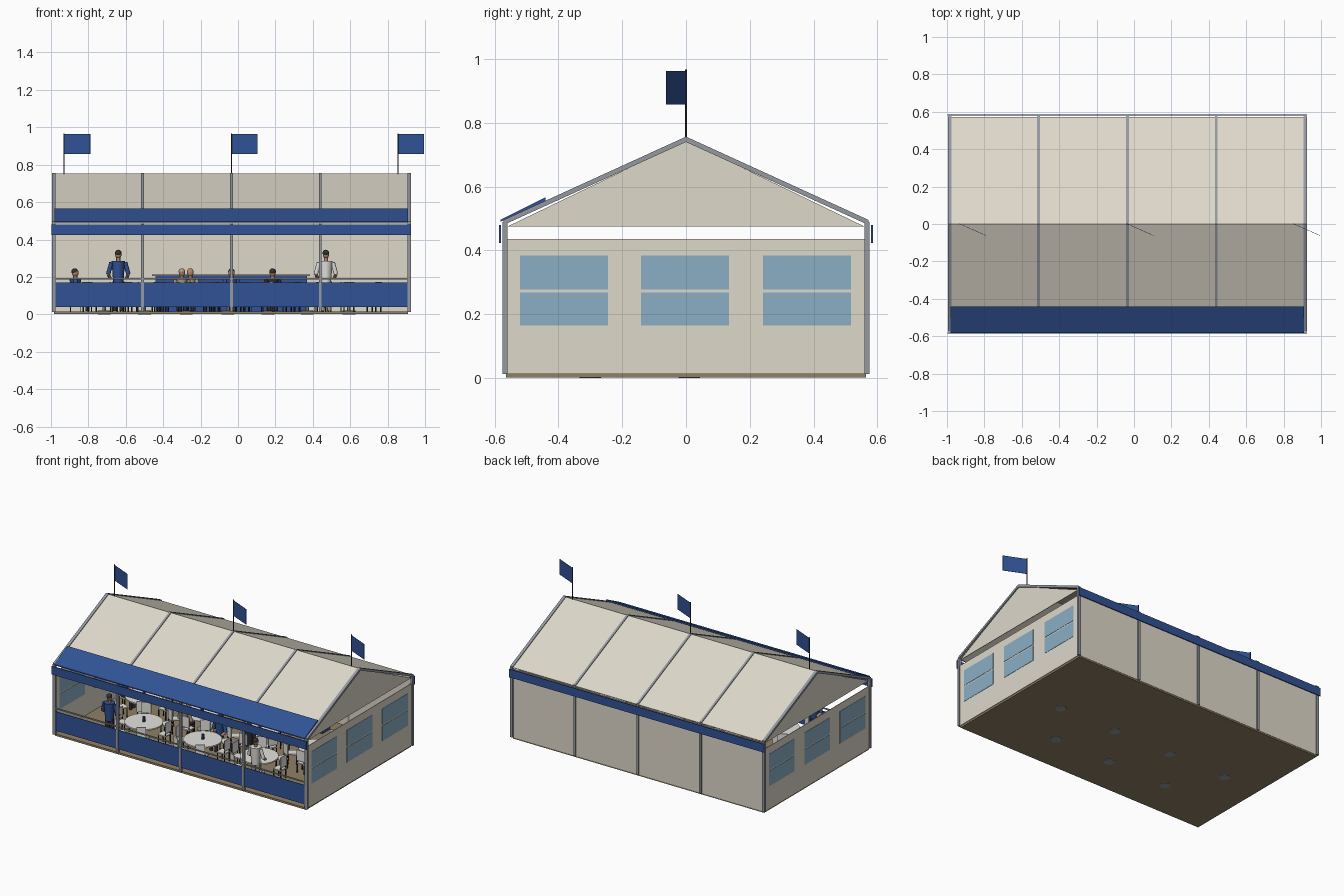
import bpy, bmesh, math
from mathutils import Matrix, Vector

if "Cube" in bpy.data.objects:
    bpy.data.objects.remove(bpy.data.objects["Cube"])


def material(name, rgb):
    m = bpy.data.materials.new(name)
    m.diffuse_color = (*rgb, 1)
    m.use_nodes = True
    m.node_tree.nodes["Principled BSDF"].inputs["Base Color"].default_value = m.diffuse_color
    return m


MATS = [material(n, c) for n, c in [
    ("canvas", (.73, .69, .59)), ("blue", (.03, .085, .30)),
    ("metal", (.30, .32, .35)), ("floor_brown", (.28, .22, .13)),
    ("window_blue", (.26, .43, .56)), ("white", (.78, .77, .73)),
    ("dark", (.03, .03, .035)), ("skin", (.45, .25, .15)),
    ("tan", (.42, .33, .22))]]
CANVAS, BLUE, METAL, BROWN, GLASS, WHITE, DARK, SKIN, TAN = range(9)


class Part:
    """Collects simple solids into one named object."""

    def __init__(self, name):
        self.name, self.bm = name, bmesh.new()

    def paint(self, verts, mat):
        for f in {f for v in verts for f in v.link_faces}:
            f.material_index = mat

    def box(self, x0, x1, y0, y1, z0, z1, mat):
        m = Matrix.Translation(((x0 + x1) / 2, (y0 + y1) / 2, (z0 + z1) / 2)) \
            @ Matrix.Diagonal((x1 - x0, y1 - y0, z1 - z0, 1))
        self.paint(bmesh.ops.create_cube(self.bm, size=1, matrix=m)["verts"], mat)

    def prism(self, yz, x0, x1, mat):
        a = [self.bm.verts.new((x0, y, z)) for y, z in yz]
        b = [self.bm.verts.new((x1, y, z)) for y, z in yz]
        n = len(yz)
        fs = [self.bm.faces.new(a), self.bm.faces.new(b[::-1])]
        fs += [self.bm.faces.new((a[i], b[i], b[(i + 1) % n], a[(i + 1) % n]))
               for i in range(n)]
        for f in fs:
            f.material_index = mat
        bmesh.ops.recalc_face_normals(self.bm, faces=fs)

    def rod(self, p, q, r0, mat, r1=None, n=8):
        p, q = Vector(p), Vector(q)
        d = q - p
        m = Matrix.Translation((p + q) / 2) @ d.to_track_quat("Z", "Y").to_matrix().to_4x4()
        self.paint(bmesh.ops.create_cone(
            self.bm, cap_ends=True, segments=n, radius1=r0,
            radius2=r0 if r1 is None else r1, depth=d.length, matrix=m)["verts"], mat)

    def ball(self, c, r, mat, sz=1):
        m = Matrix.Translation(c) @ Matrix.Diagonal((1, 1, sz, 1))
        self.paint(bmesh.ops.create_uvsphere(
            self.bm, u_segments=10, v_segments=7, radius=r, matrix=m)["verts"], mat)

    def done(self, loc=(0, 0, 0), rot=0, smooth=False):
        me = bpy.data.meshes.new(self.name)
        self.bm.to_mesh(me)
        self.bm.free()
        for m in MATS:
            me.materials.append(m)
        if smooth:
            for f in me.polygons:
                f.use_smooth = len(f.vertices) <= 4
        return place(self.name, me, loc, rot)


def place(name, me, loc, rot=0):
    ob = bpy.data.objects.new(name, me)
    bpy.context.collection.objects.link(ob)
    ob.location, ob.rotation_euler = loc, (0, 0, rot)
    return ob


X0, X1 = -.985, .915
BAYS = [X0 + i * (X1 - X0) / 4 for i in range(5)]

# floor deck
p = Part("floor")
p.box(X0, X1 - .005, -.565, .565, .002, .015, BROWN)
p.done()

# posts and rafters at every bay line
p = Part("frame")
for i, x in enumerate(BAYS):
    w = .01 if i in (0, 4) else .0075
    for s in (-1, 1):
        p.box(x - w, x + w, s * .5675 - .0075, s * .5675 + .0075, .012, .49, METAL)
        p.prism([(0, .757), (s * .572, .496), (s * .572, .480), (0, .740)], x - w, x + w, METAL)
p.box(X0, X1, -.571, -.564, .187, .195, METAL)
p.done()

# roof canvas
for s, name in ((-1, "front_roof"), (1, "back_roof")):
    p = Part(name)
    p.prism([(0, .752), (s * .572, .490), (s * .572, .486), (0, .748)], X0, X1, CANVAS)
    p.done()
p = Part("roof_stripe")
p.prism([(-.44, .567), (-.582, .496), (-.582, .490), (-.44, .555)], X0 + .005, X1 - .005, BLUE)
p.done()

# hanging valances at both eaves
for s, name in ((-1, "front_valance"), (1, "back_valance")):
    p = Part(name)
    p.box(X0 - .012, X1 + .01, s * .583 - .003, s * .583 + .003, .424, .480, BLUE)
    p.done()

# gables and end walls with split windows
for x, name in ((X0, "left"), (X1, "right")):
    p = Part(name + "_gable")
    p.prism([(-.56, .475), (.56, .475), (0, .745)], x - .002, x + .002, CANVAS)
    p.done()
    p = Part(name + "_wall")
    p.box(x - .002, x + .002, -.562, .562, .012, .436, CANVAS)
    for y in (-.3825, -.0025, .38):
        for z0, z1 in ((.165, .268), (.277, .384)):
            p.box(x - .004, x + .004, y - .138, y + .138, z0, z1, GLASS)
    p.done()

# back wall and low front panels
p = Part("back_wall")
p.box(X0, X1, .563, .567, .012, .478, CANVAS)
p.done()
p = Part("front_panels")
for a, b in zip(BAYS, BAYS[1:]):
    p.box(a + .007, b - .007, -.570, -.566, .04, .17, BLUE)
p.done()

# ridge flags
for x in (-.93, -.035, .855):
    p = Part("flag")
    p.rod((0, 0, .74), (0, 0, .968), .003, DARK)
    p.box(0, .153, -.001, .001, .858, .963, BLUE)
    p.done((x, 0, 0), -math.atan2(.062, .14))

# bar counter
p = Part("bar_counter")
p.box(-.44, .37, .38, .46, .015, .205, BLUE)
p.box(-.46, .385, .37, .47, .205, .213, METAL)
p.done()

# round table with bottle
p = Part("table")
p.rod((0, 0, 0), (0, 0, .02), .034, METAL, n=16)
p.rod((0, 0, .02), (0, 0, .12), .009, METAL)
p.rod((0, 0, .118), (0, 0, .127), .12, WHITE, n=24)
p.rod((0, 0, .127), (0, 0, .16), .01, BLUE)
table = p.done((-.715, .01, 0))

# chair, facing -x towards its table
p = Part("chair")
p.box(-.03, .03, -.03, .03, .078, .086, WHITE)
p.box(.024, .031, -.03, .03, .10, .172, WHITE)
for y in (-.026, .026):
    p.box(-.029, -.024, y - .003, y + .003, .015, .08, DARK)
    p.box(.024, .029, y - .003, y + .003, .015, .11, DARK)
chair = p.done((-.715 + .155, .01, 0))

TABLES = [(x, .01) for x in (-.715, -.276, .16, .593)] + [(x, -.30) for x in (-.5, -.055, .37)]
for k, (x, y) in enumerate(TABLES):
    if k:
        place("table", table.data, (x, y, 0))
    for i in range(6):
        a = i * math.pi / 3 + (math.pi / 6 if 0 < k < 4 else 0)
        if k == 0 and i == 0:
            continue
        place("chair", chair.data, (x + .155 * math.cos(a), y + .155 * math.sin(a), 0), a)


# people face -y before turning
def person(name, loc, rot, shirt, legs, hair, seated):
    p = Part(name)
    h = .09 if seated else .165
    s = .85 if seated else 1
    p.rod((0, 0, h), (0, 0, h + .12 * s), .027 * s, shirt, .036 * s)
    p.rod((0, 0, h + .12 * s), (0, 0, h + .145 * s), .011, SKIN)
    p.ball((0, 0, h + .155 * s), .018, SKIN, 1.25)
    p.ball((0, .003, h + .163 * s), .0185, hair, .95)
    for sx in (-1, 1):
        sh, el = (sx * .037 * s, 0, h + .112 * s), (sx * .054 * s, -.005, h + .05 * s)
        p.rod(sh, el, .012, shirt)
        p.rod(el, (sx * .045 * s, -.04, h + .03), .009, SKIN)
        if seated:
            p.rod((sx * .016, 0, h + .008), (sx * .018, -.065, h + .008), .014, legs)
            p.rod((sx * .018, -.065, h + .008), (sx * .018, -.065, .017), .011, legs)
        else:
            p.rod((sx * .016, 0, h + .01), (sx * .018, 0, .017), .016, legs, .011)
    p.done(loc, rot, smooth=True)


person("standing_guest", (-.64, -.47, 0), math.pi, BLUE, DARK, DARK, False)
person("standing_guest", (.47, -.48, 0), math.pi, WHITE, TAN, DARK, False)
person("seated_guest", (-.87, .01, 0), math.pi / 2, BLUE, DARK, DARK, True)
person("seated_guest", (-.30, -.145, 0), math.pi, TAN, DARK, TAN, True)
person("seated_guest", (-.255, .165, 0), 0, TAN, DARK, SKIN, True)
person("seated_guest", (-.035, -.145, 0), 0, BLUE, DARK, DARK, True)
person("seated_guest", (.185, -.145, 0), math.pi, DARK, DARK, DARK, True)
